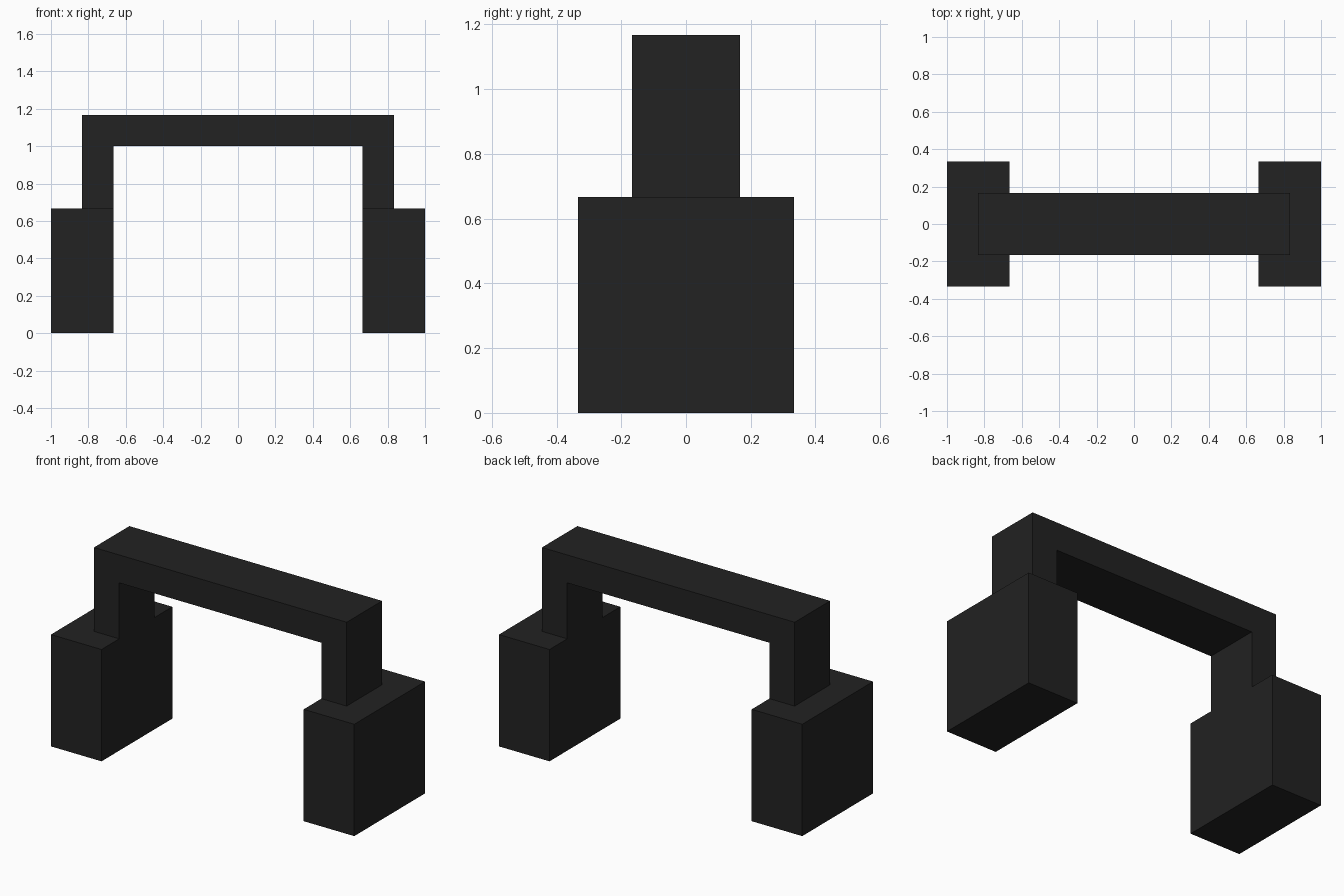
import bpy, bmesh

if "Cube" in bpy.data.objects:
    bpy.data.objects.remove(bpy.data.objects["Cube"])

U = 1 / 6  # block unit of the model

black = bpy.data.materials.new("matte black")
black.diffuse_color = (0.016, 0.016, 0.016, 1)
black.use_nodes = True
black.node_tree.nodes["Principled BSDF"].inputs["Base Color"].default_value = black.diffuse_color


def extrude_profile(name, points, half_depth):
    """Extrude an x-z outline symmetrically along y."""
    bm = bmesh.new()
    face = bm.faces.new([bm.verts.new((x * U, -half_depth * U, z * U)) for x, z in points])
    new = bmesh.ops.extrude_face_region(bm, geom=[face])["geom"]
    verts = [g for g in new if isinstance(g, bmesh.types.BMVert)]
    bmesh.ops.translate(bm, verts=verts, vec=(0, 2 * half_depth * U, 0))
    bmesh.ops.recalc_face_normals(bm, faces=bm.faces)
    mesh = bpy.data.meshes.new(name)
    bm.to_mesh(mesh)
    bm.free()
    mesh.materials.append(black)
    obj = bpy.data.objects.new(name, mesh)
    bpy.context.collection.objects.link(obj)
    return obj


# Headband: one U-shaped arch with its arms resting on the ear cups
extrude_profile("headband", [(-5, 4), (-4, 4), (-4, 6), (4, 6),
                             (4, 4), (5, 4), (5, 7), (-5, 7)], 1)

# Ear cups: one block on each side
for side, name in ((-1, "left_ear_cup"), (1, "right_ear_cup")):
    extrude_profile(name, [(side * 4, 0), (side * 6, 0), (side * 6, 4), (side * 4, 4)], 2)
